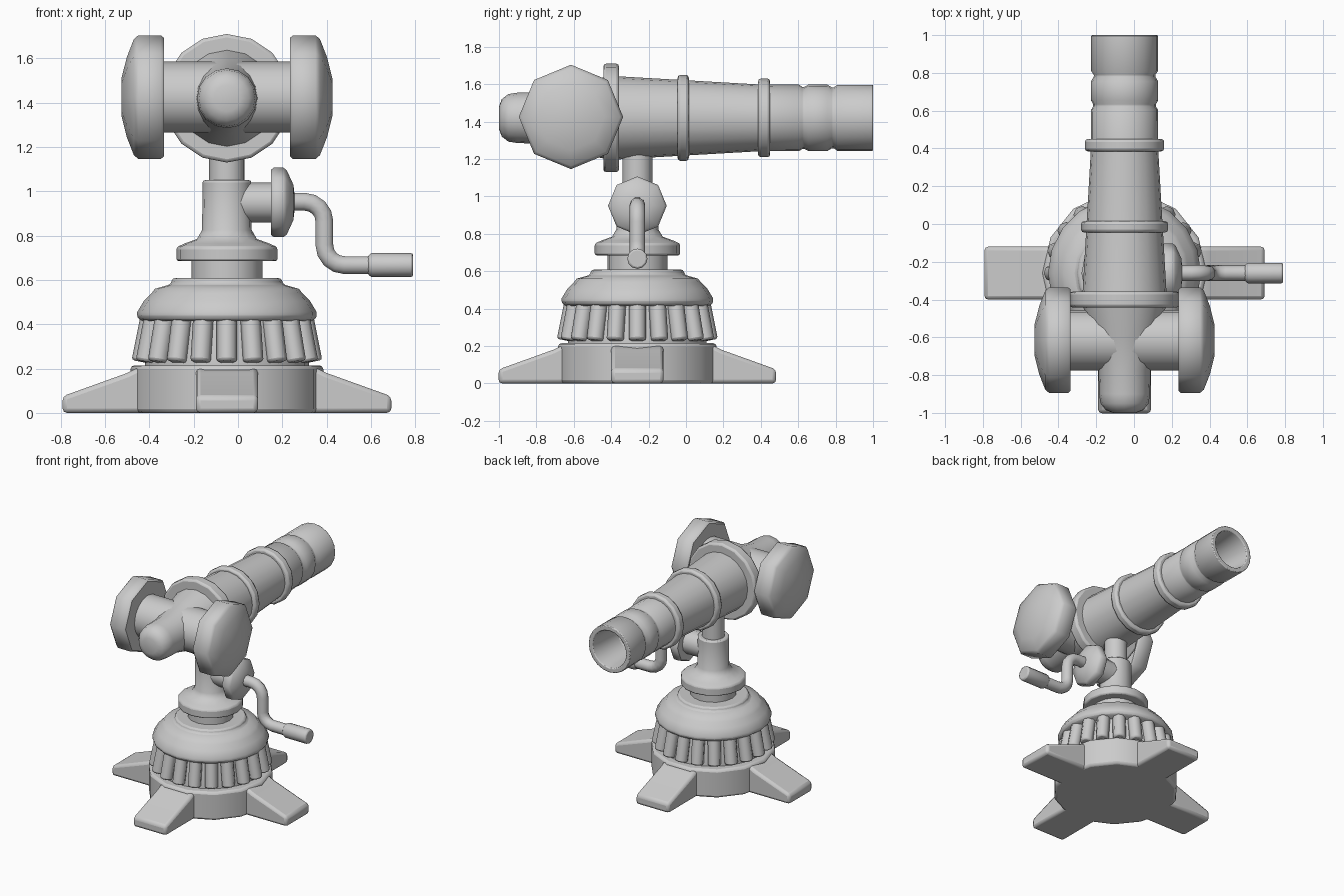
import bpy, bmesh
from math import pi, sin, cos, radians
from mathutils import Vector, Matrix

if "Cube" in bpy.data.objects:
    bpy.data.objects.remove(bpy.data.objects["Cube"])

CX, CY = -0.05, -0.26      # column axis
BZ = 1.42                  # barrel height
UP, RIGHT, LEFT, BACK = (0, 0, 1), (1, 0, 0), (-1, 0, 0), (0, 1, 0)


def finish(name, bm, bevel=0.0, angle=35):
    bmesh.ops.remove_doubles(bm, verts=bm.verts, dist=1e-5)
    bmesh.ops.recalc_face_normals(bm, faces=bm.faces)
    me = bpy.data.meshes.new(name)
    bm.to_mesh(me)
    bm.free()
    ob = bpy.data.objects.new(name, me)
    bpy.context.collection.objects.link(ob)
    bpy.ops.object.select_all(action='DESELECT')
    ob.select_set(True)
    bpy.context.view_layer.objects.active = ob
    if bevel:
        m = ob.modifiers.new("bevel", 'BEVEL')
        m.width, m.segments = bevel, 2
        m.limit_method, m.angle_limit = 'ANGLE', radians(52)
    bpy.ops.object.shade_smooth_by_angle(angle=radians(angle))
    return ob


def lathe(name, profile, origin, axis=UP, sides=16, bevel=0.01, angle=46):
    """Revolve (radius, height) points round an axis, closing both ends."""
    bm = bmesh.new()
    rot = Vector(UP).rotation_difference(Vector(axis)).to_matrix().to_4x4()
    mat = Matrix.Translation(origin) @ rot
    rings = []
    for r, h in profile:
        rings.append([bm.verts.new(mat @ Vector((r * cos(2 * pi * i / sides),
                      r * sin(2 * pi * i / sides), h))) for i in range(sides)])
    for a, b in zip(rings, rings[1:]):
        for i in range(sides):
            j = (i + 1) % sides
            bm.faces.new((a[i], a[j], b[j], b[i]))
    bm.faces.new(rings[0])
    bm.faces.new(rings[-1])
    return finish(name, bm, bevel, angle)


base = (CX, CY, 0)

# base disc
lathe("base_disc", [(.435, 0), (.435, .215)], base, sides=14, bevel=.018)

# four sloping feet
foot = [(.3, 0), (.742, 0), (.742, .075), (.45, .18), (.41, .2), (.3, .2)]
for k in range(4):
    bm = bmesh.new()
    mat = Matrix.Translation(base) @ Matrix.Rotation(k * pi / 2, 4, 'Z')
    f = bm.faces.new([bm.verts.new(mat @ Vector((r, -.14, z))) for r, z in foot])
    ext = bmesh.ops.extrude_face_region(bm, geom=[f])
    move = mat.to_3x3() @ Vector((0, .28, 0))
    bmesh.ops.translate(bm, vec=move,
                        verts=[v for v in ext["geom"] if isinstance(v, bmesh.types.BMVert)])
    finish("foot_%d" % (k + 1), bm, bevel=.02)

# drum behind the ribs, and the ring of slanted ribs
lathe("rib_drum", [(.37, .2), (.37, .235), (.335, .43)], base, sides=20, bevel=0)
tilt = Vector((-.04, 0, .2)).normalized()
for k in range(20):
    turn = Matrix.Rotation(k * pi / 10, 3, 'Z')
    lathe("rib_%02d" % (k + 1), [(.046, 0), (.046, .205)],
          Vector(base) + turn @ Vector((.385, 0, .23)), turn @ tilt, sides=8, bevel=.012)

# stepped dome
lathe("dome", [(.385, .415), (.405, .43), (.405, .455), (.375, .505), (.34, .54),
               (.325, .56), (.255, .58), (.245, .608)], base, sides=20)

# column: neck, flange, sleeve and inner post
lathe("neck", [(.16, .6), (.16, .7)], base, bevel=0)
lathe("column", [(.228, .685), (.228, .748), (.19, .765), (.135, .785), (.112, .825),
                 (.11, 1.05)], base)
lathe("inner_post", [(.08, 1.0), (.08, 1.26)], base, bevel=0)

# crank hub and octagonal knob
lathe("crank_hub", [(.09, .0), (.09, .21)], (CX, CY, .95), RIGHT, sides=12, bevel=0)
lathe("crank_knob", [(.148, 0), (.157, .012), (.157, .055), (.145, .07), (.08, .1), (.03, .106)],
      (.15, CY, .95), RIGHT, sides=8, bevel=0)

# crank rod with two rounded bends
path = [(.22, .953)]
for cx, cz, start, end in ((.30, .863, 90, 0), (.48, .757, 180, 270)):
    for i in range(5):
        a = radians(start + (end - start) * i / 4)
        path.append((cx + .09 * cos(a), cz + .09 * sin(a)))
path.append((.62, .667))
cu = bpy.data.curves.new("crank_rod", 'CURVE')
cu.dimensions = '3D'
cu.bevel_depth, cu.bevel_resolution, cu.use_fill_caps = .042, 3, True
sp = cu.splines.new('POLY')
sp.points.add(len(path) - 1)
for p, (x, z) in zip(sp.points, path):
    p.co = (x, CY, z, 1)
rod = bpy.data.objects.new("crank_rod", cu)
bpy.context.collection.objects.link(rod)
bpy.ops.object.select_all(action='DESELECT')
rod.select_set(True)
bpy.context.view_layer.objects.active = rod
bpy.ops.object.convert(target='MESH')
bpy.ops.object.shade_smooth_by_angle(angle=radians(46))
lathe("crank_handle", [(.042, 0), (.054, .018), (.054, .205)], (.585, CY, .667),
      RIGHT, sides=12, bevel=.01)

# barrel with grooved muzzle and hollow bore
barrel = [(.225, -.42), (.222, -.36), (.178, .4), (.177, .605), (.166, .622), (.166, .634),
          (.178, .655), (.178, .755), (.163, .78), (.163, .79), (.177, .81), (.177, 1.0),
          (.142, 1.0), (.132, .93), (.12, .72)]
lathe("barrel", barrel, (CX, 0, BZ), BACK, sides=20, bevel=.006)
for name, r, y0, y1 in (("rear_flange", .29, -.442, -.358), ("middle_ring", .23, -.045, .015),
                        ("front_ring", .21, .385, .45)):
    lathe(name, [(.15, y0), (r, y0), (r, y1), (.15, y1)], (CX, 0, BZ), BACK, bevel=.015)

# tapering breech with rounded end
lathe("breech", [(.06, -1.0), (.1, -.985), (.127, -.95), (.135, -.9), (.138, -.77), (.18, -.6),
                 (.22, -.43)], (CX, 0, BZ), BACK, bevel=0)

# cross tube with an octagonal domed drum at each end
mid = (CX, -.615, BZ + .005)
lathe("cross_tube", [(.16, -.32), (.16, .32)], mid, RIGHT, bevel=0)
for name, axis in (("left_drum", LEFT), ("right_drum", RIGHT)):
    lathe(name, [(.268, .285), (.279, .298), (.279, .4), (.262, .42), (.18, .452), (.085, .476)],
          mid, axis, sides=8, bevel=0)
